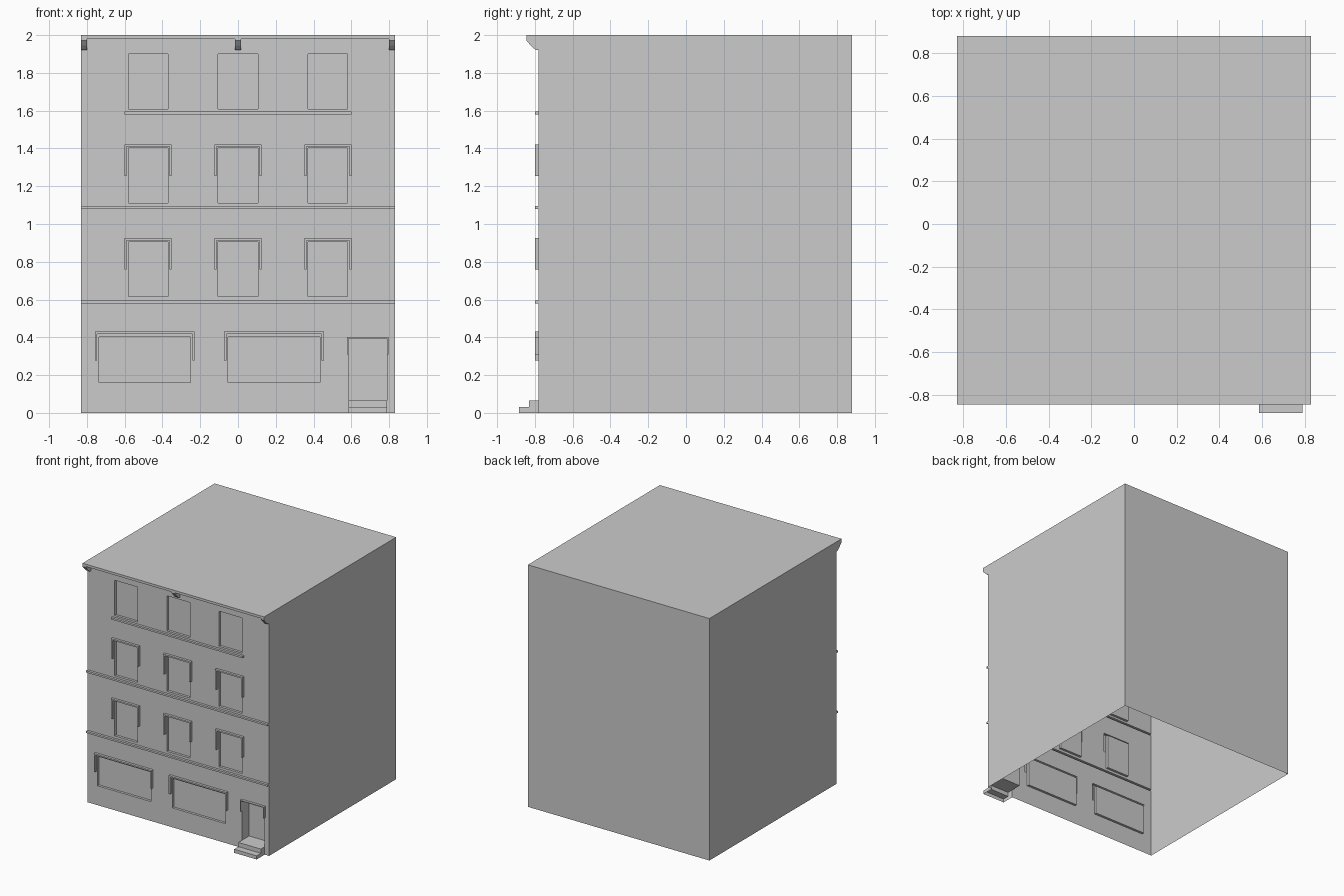
import bpy, bmesh, math

if "Cube" in bpy.data.objects:
    bpy.data.objects.remove(bpy.data.objects["Cube"])

HALF_W, FRONT, BACK, TOP = 0.83, -0.78, 0.88, 2.0
TRIM, GLASS, DOOR = -0.80, -0.76, -0.69

# Facade relief: rectangles (x0, x1, z0, z1, y); later ones override earlier ones
rects = [(-HALF_W, HALF_W, 0, TOP, FRONT)]


def rect(x0, x1, z0, z1, y):
    rects.append((x0, x1, z0, z1, y))


def hood(x0, x1, top, bottom, t=0.012):
    rect(x0, x1, top - t, top, TRIM)
    rect(x0, x0 + t, bottom, top, TRIM)
    rect(x1 - t, x1, bottom, top, TRIM)


# Upper windows, hoods on the two middle storeys
for z in (0.615, 1.112, 1.61):
    for x in (-0.476, 0, 0.476):
        rect(x - 0.105, x + 0.105, z, z + 0.29, GLASS)
        if z < 1.5:
            hood(x - 0.125, x + 0.125, z + 0.31, z + 0.143)

# Ground floor shop windows
for x in (-0.494, 0.19):
    rect(x - 0.243, x + 0.243, 0.16, 0.403, GLASS)
    hood(x - 0.264, x + 0.264, 0.43, 0.278)

# String courses, top-floor sill and cornice slab
for z in (0.58, 1.08):
    rect(-HALF_W, HALF_W, z, z + 0.015, TRIM)
rect(-0.6, 0.6, 1.58, 1.595, TRIM)
rect(-HALF_W, HALF_W, 1.98, TOP, -0.845)

# Door recess, its hood and two steps
rect(0.585, 0.79, 0.065, 0.395, DOOR)
hood(0.578, 0.797, 0.402, 0.308, 0.007)
rect(0.585, 0.79, 0.03, 0.065, -0.83)
rect(0.585, 0.79, 0, 0.03, -0.885)


def finish(name, bm):
    me = bpy.data.meshes.new(name)
    bm.to_mesh(me)
    bm.free()
    ob = bpy.data.objects.new(name, me)
    bpy.context.collection.objects.link(ob)
    return ob


def build_facade():
    xs = sorted({round(v, 4) for r in rects for v in r[:2]})
    zs = sorted({round(v, 4) for r in rects for v in r[2:4]})
    nx, nz = len(xs) - 1, len(zs) - 1

    def depth(i, j):
        if not (0 <= i < nx and 0 <= j < nz):
            return FRONT
        x, z = (xs[i] + xs[i + 1]) / 2, (zs[j] + zs[j + 1]) / 2
        return [r[4] for r in rects if r[0] < x < r[1] and r[2] < z < r[3]][-1]

    bm = bmesh.new()

    def quad(*pts):
        bm.faces.new([bm.verts.new(p) for p in pts])

    for i in range(nx + 1):
        for j in range(nz + 1):
            y, left, below = depth(i, j), depth(i - 1, j), depth(i, j - 1)
            x0, z0 = xs[i], zs[j]
            if i < nx and j < nz:      # flat panel
                x1, z1 = xs[i + 1], zs[j + 1]
                quad((x0, y, z0), (x1, y, z0), (x1, y, z1), (x0, y, z1))
            if j < nz and left != y:   # vertical return
                z1 = zs[j + 1]
                quad((x0, left, z0), (x0, y, z0), (x0, y, z1), (x0, left, z1))
            if i < nx and j > 0 and below != y:   # horizontal return
                x1 = xs[i + 1]
                quad((x0, below, z0), (x1, below, z0), (x1, y, z0), (x0, y, z0))
    bmesh.ops.remove_doubles(bm, verts=bm.verts, dist=1e-5)
    bmesh.ops.dissolve_limit(bm, angle_limit=math.radians(1),
                             verts=bm.verts, edges=bm.edges)
    finish("facade", bm)


def build_shell():
    # Side walls, back and roof: a box without front or bottom
    bm = bmesh.new()
    bmesh.ops.create_cube(bm, size=1)
    for v in bm.verts:
        v.co = (2 * HALF_W * v.co.x,
                BACK if v.co.y > 0 else FRONT,
                TOP if v.co.z > 0 else 0)
    bm.normal_update()
    gone = [f for f in bm.faces if f.normal.y < -0.5 or f.normal.z < -0.5]
    bmesh.ops.delete(bm, geom=gone, context='FACES')
    finish("walls_and_roof", bm)


def build_bracket(name, x, w=0.03):
    # Sloped cornice bracket
    profile = [(FRONT, 1.98), (-0.845, 1.98), (-0.845, 1.972),
               (-0.822, 1.945), (-0.797, 1.922), (FRONT, 1.92)]
    bm = bmesh.new()
    face = bm.faces.new([bm.verts.new((x - w / 2, y, z)) for y, z in profile])
    ext = bmesh.ops.extrude_face_region(bm, geom=[face], use_keep_orig=True)
    verts = [g for g in ext["geom"] if isinstance(g, bmesh.types.BMVert)]
    bmesh.ops.translate(bm, verts=verts, vec=(w, 0, 0))
    bmesh.ops.recalc_face_normals(bm, faces=bm.faces)
    finish(name, bm)


build_facade()
build_shell()
for side, x in (("left", -0.815), ("centre", 0), ("right", 0.815)):
    build_bracket("cornice_bracket_" + side, x)
